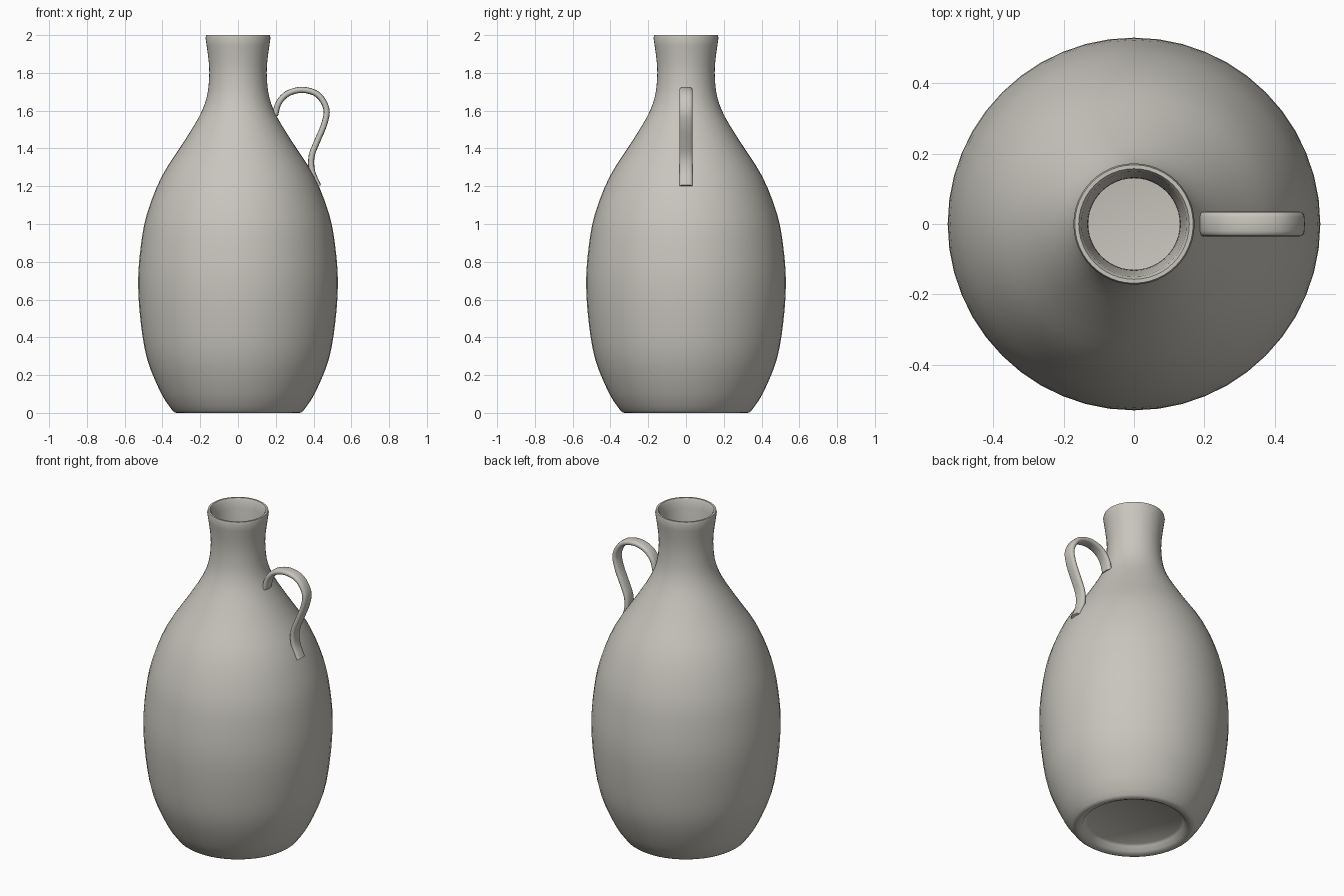
import bpy, bmesh, math
from mathutils import Vector

if "Cube" in bpy.data.objects:
    bpy.data.objects.remove(bpy.data.objects["Cube"])

clay = bpy.data.materials.new("warm grey clay")
clay.diffuse_color = (0.58, 0.56, 0.51, 1)
clay.use_nodes = True
clay.node_tree.nodes["Principled BSDF"].inputs["Base Color"].default_value = clay.diffuse_color


def smooth_path(pts, steps):
    """Catmull-Rom curve through 2D points."""
    p = [Vector(q) for q in pts]
    p = [2 * p[0] - p[1]] + p + [2 * p[-1] - p[-2]]
    out = []
    for i in range(1, len(p) - 2):
        a, b, c, d = p[i - 1:i + 3]
        for s in range(steps):
            t = s / steps
            out.append(0.5 * (2 * b + (c - a) * t + (2 * a - 5 * b + 4 * c - d) * t * t
                              + (3 * b - a - 3 * c + d) * t ** 3))
    return out + [p[-2]]


def skin(name, rings, angle):
    """Bridge closed rings of points, cap both ends."""
    bm = bmesh.new()
    loops = [[bm.verts.new(v) for v in r] for r in rings]
    n = len(loops[0])
    for a, b in zip(loops, loops[1:]):
        for i in range(n):
            j = (i + 1) % n
            bm.faces.new((a[i], a[j], b[j], b[i]))
    bm.faces.new(loops[0][::-1])
    bm.faces.new(loops[-1])
    bmesh.ops.recalc_face_normals(bm, faces=bm.faces)
    me = bpy.data.meshes.new(name)
    bm.to_mesh(me)
    bm.free()
    me.materials.append(clay)
    ob = bpy.data.objects.new(name, me)
    bpy.context.collection.objects.link(ob)
    bpy.ops.object.select_all(action='DESELECT')
    ob.select_set(True)
    bpy.context.view_layer.objects.active = ob
    bpy.ops.object.shade_smooth_by_angle(angle=math.radians(angle))
    return ob


# Bottle: recessed base, outer wall, rim, then inner wall down to the floor
outer = smooth_path([(0.345, 0.01), (0.405, 0.1), (0.48, 0.28), (0.515, 0.48), (0.529, 0.69),
                     (0.515, 0.88), (0.483, 1.05), (0.405, 1.25), (0.29, 1.43), (0.205, 1.57),
                     (0.166, 1.67), (0.153, 1.77), (0.155, 1.86), (0.172, 1.985)], 3)
inner = [Vector((r - 0.022, z)) for r, z in reversed(outer) if 0.09 < z < 1.97]
profile = ([Vector(q) for q in [(0.262, 0.045), (0.275, 0.035), (0.29, 0.01), (0.315, 0.0), (0.333, 0.001)]]
           + outer + [Vector(q) for q in [(0.168, 2.0), (0.157, 2.0), (0.149, 1.985)]]
           + inner + [Vector((0.33, 0.07))])
SIDES = 48
skin("bottle_body", [[(r * math.cos(2 * math.pi * i / SIDES), r * math.sin(2 * math.pi * i / SIDES), z)
                      for i in range(SIDES)] for r, z in profile], 50)

# Handle: flat rounded strap swept along an S-shaped path in the xz plane
path = smooth_path([(0.196, 1.575), (0.215, 1.64), (0.262, 1.69), (0.34, 1.71), (0.422, 1.685),
                    (0.468, 1.61), (0.457, 1.53), (0.42, 1.44), (0.39, 1.36), (0.392, 1.28),
                    (0.425, 1.2)], 4)
rings = []
for k, c in enumerate(path):
    t = (path[min(k + 1, len(path) - 1)] - path[max(k - 1, 0)]).normalized()
    ring = []
    for i in range(16):
        a = 2 * math.pi * i / 16
        u = math.copysign(abs(math.cos(a)) ** 0.6, math.cos(a)) * 0.035
        v = math.copysign(abs(math.sin(a)) ** 0.8, math.sin(a)) * 0.016
        ring.append((c.x - t.y * v, u, c.y + t.x * v))
    rings.append(ring)
skin("handle", rings, 60)
